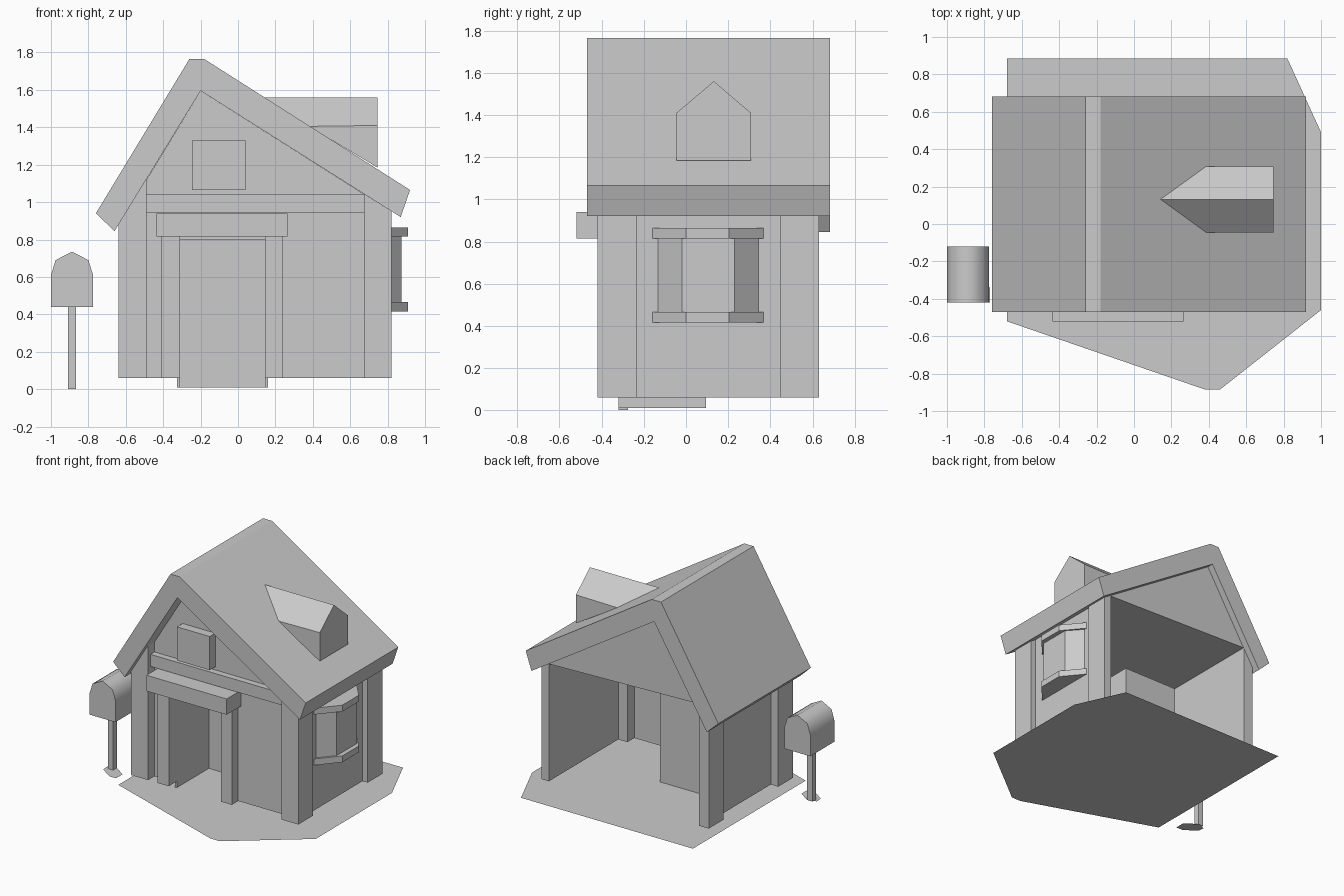
import bpy, bmesh, math

if "Cube" in bpy.data.objects:
    bpy.data.objects.remove(bpy.data.objects["Cube"])


def finish(name, bm):
    bmesh.ops.recalc_face_normals(bm, faces=bm.faces)
    me = bpy.data.meshes.new(name)
    bm.to_mesh(me)
    bm.free()
    ob = bpy.data.objects.new(name, me)
    bpy.context.collection.objects.link(ob)
    return ob


def prism(name, pts, axis, a, b):
    """Extrude a 2D profile along y (points are x,z) or z (points are x,y)."""
    bm = bmesh.new()
    place = (lambda p, d: (p[0], d, p[1])) if axis == 'y' else (lambda p, d: (p[0], p[1], d))
    lo = [bm.verts.new(place(p, a)) for p in pts]
    hi = [bm.verts.new(place(p, b)) for p in pts]
    bm.faces.new(lo)
    bm.faces.new(hi)
    n = len(pts)
    for i in range(n):
        j = (i + 1) % n
        bm.faces.new((lo[i], lo[j], hi[j], hi[i]))
    return finish(name, bm)


def box(name, x0, x1, y0, y1, z0, z1):
    return prism(name, [(x0, z0), (x1, z0), (x1, z1), (x0, z1)], 'y', y0, y1)


def sheet(name, pts, z):
    bm = bmesh.new()
    bm.faces.new([bm.verts.new((x, y, z)) for x, y in pts])
    return finish(name, bm)


def roof_z(x):
    """Height of the roof underside."""
    return 1.595 + 1.63 * (x + 0.2) if x < -0.2 else 1.595 - 0.631 * (x + 0.2)


def under_roof(name, x0, x1, y0, y1):
    """Upright part whose top follows the roof slope."""
    return prism(name, [(x0, 0.06), (x1, 0.06), (x1, roof_z(x1)), (x0, roof_z(x0))], 'y', y0, y1)


# Ground sheet and mailbox footing
sheet("ground", [(-0.68, -0.52), (0.38, -0.885), (0.46, -0.885), (1.0, -0.46),
                 (1.0, 0.49), (0.82, 0.885), (-0.68, 0.885)], 0.01)
sheet("mailbox_base", [(-0.93, -0.35), (-0.83, -0.42), (-0.77, -0.42), (-0.77, -0.34),
                       (-0.855, -0.28), (-0.935, -0.295)], 0.0)

# Roof shell and the attic under it
prism("roof", [(-0.76, 0.94), (-0.26, 1.765), (-0.18, 1.765), (0.92, 1.065),
               (0.87, 0.92), (-0.2, 1.595), (-0.66, 0.845)], 'y', -0.47, 0.683)
prism("attic_gable", [(-0.55, 1.02), (0.765, 0.985), (-0.2, 1.595)], 'y', -0.34, 0.63)

# Corner posts
under_roof("front_left_post", -0.64, -0.49, -0.42, -0.235)
under_roof("front_right_post", 0.675, 0.82, -0.42, -0.235)
under_roof("back_left_post", -0.64, -0.555, 0.445, 0.63)
under_roof("back_right_post", 0.755, 0.82, 0.445, 0.63)

# Side walls
under_roof("left_wall", -0.575, -0.555, -0.235, 0.445)
under_roof("right_wall", 0.755, 0.775, -0.235, 0.445)

# Front wall around the doorway
box("front_wall_left", -0.49, -0.31, -0.34, -0.32, 0.06, 1.02)
box("front_wall_right", 0.145, 0.675, -0.34, -0.32, 0.06, 1.02)
box("front_wall_top", -0.31, 0.145, -0.34, -0.32, 0.815, 1.02)

# Entry alcove behind the doorway
box("alcove_left", -0.325, -0.31, -0.32, 0.08, 0.01, 0.815)
box("alcove_right", 0.145, 0.16, -0.32, 0.08, 0.01, 0.815)
box("alcove_back", -0.325, 0.16, 0.08, 0.095, 0.01, 0.815)
box("alcove_top", -0.31, 0.145, -0.32, 0.08, 0.8, 0.815)

# Door frame, beam and attic window
for side, x0, x1 in (("left", -0.41, -0.31), ("right", 0.145, 0.24)):
    box("door_post_" + side, x0, x1, -0.42, -0.31, 0.06, 0.815)
box("door_lintel", -0.435, 0.265, -0.52, -0.34, 0.815, 0.94)
box("front_beam", -0.49, 0.675, -0.39, -0.34, 0.945, 1.04)
box("attic_window", -0.245, 0.04, -0.41, -0.33, 1.065, 1.33)

# Bay window
prism("bay_glass", [(0.765, -0.145), (0.875, -0.02), (0.875, 0.23), (0.765, 0.355)], 'z', 0.44, 0.84)
rim = [(0.765, -0.17), (0.91, 0.0), (0.91, 0.205), (0.765, 0.38)]
prism("bay_sill", rim, 'z', 0.415, 0.465)
prism("bay_cap", rim, 'z', 0.815, 0.865)

# Dormer running back into the roof slope
bm = bmesh.new()
f = [bm.verts.new((0.745, y, z)) for y, z in
     [(-0.045, 1.185), (-0.045, 1.41), (0.132, 1.56), (0.308, 1.41), (0.308, 1.185)]]
l, t, r = [bm.verts.new(p) for p in [(0.38, -0.045, 1.405), (0.14, 0.132, 1.56), (0.38, 0.308, 1.405)]]
for face in (f, (f[0], f[1], l), (f[1], f[2], t, l), (f[2], f[3], r, t), (f[3], f[4], r)):
    bm.faces.new(face)
finish("dormer", bm)

# Mailbox
box("mailbox_post", -0.91, -0.865, -0.32, -0.275, 0.0, 0.46)
mail = prism("mailbox", [(-1.0, 0.44), (-1.0, 0.61), (-0.975, 0.69), (-0.8875, 0.735),
                         (-0.8, 0.69), (-0.775, 0.61), (-0.775, 0.44)], 'y', -0.42, -0.12)
bpy.ops.object.select_all(action='DESELECT')
mail.select_set(True)
bpy.context.view_layer.objects.active = mail
bpy.ops.object.shade_smooth_by_angle(angle=math.radians(60))
